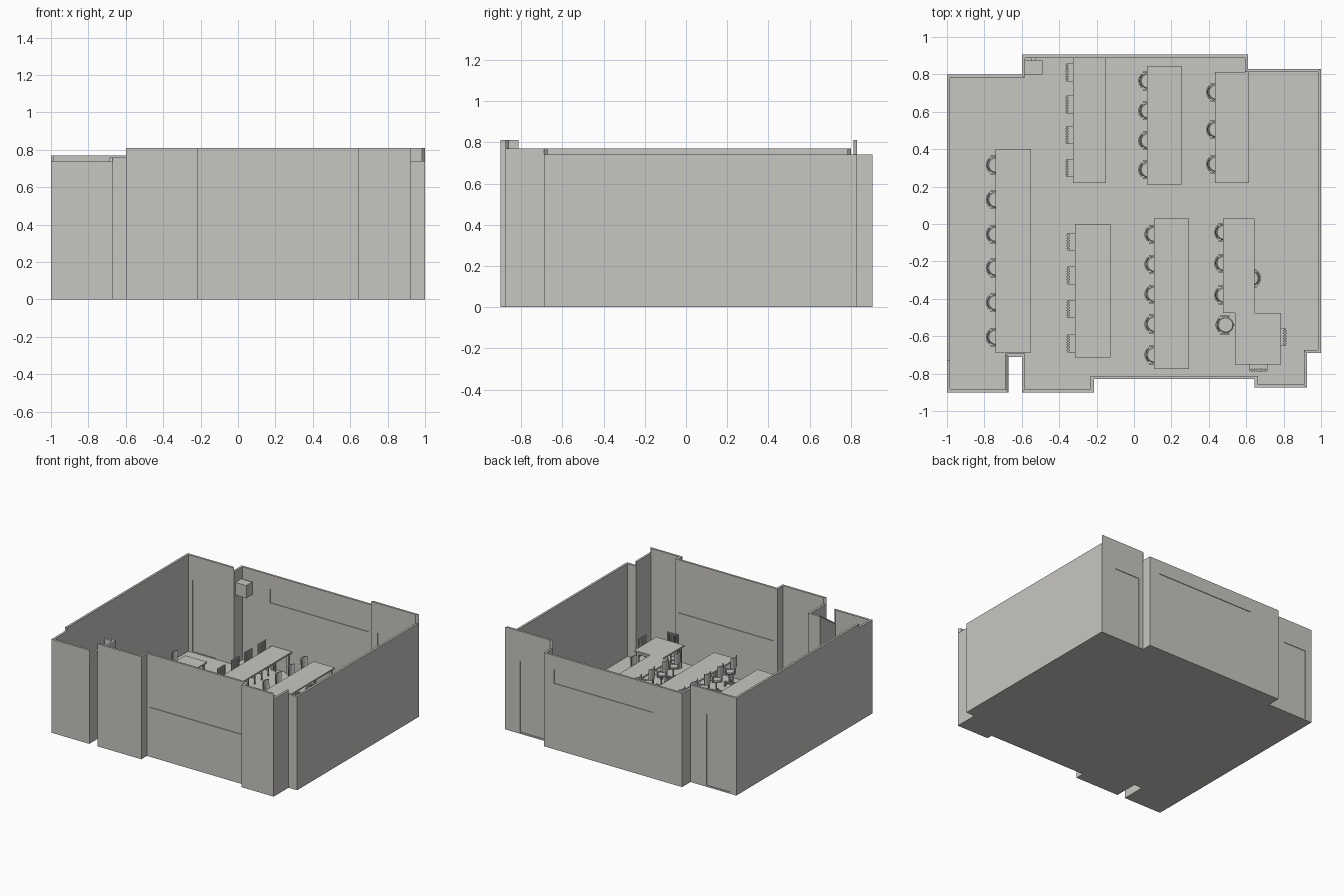
import bpy, bmesh, math
from mathutils import Vector, Matrix

if "Cube" in bpy.data.objects:
    bpy.data.objects.remove(bpy.data.objects["Cube"])

grey = bpy.data.materials.new("warm_grey")
grey.diffuse_color = (0.58, 0.565, 0.535, 1)
grey.use_nodes = True
grey.node_tree.nodes["Principled BSDF"].inputs["Base Color"].default_value = grey.diffuse_color


def finish(name, bm):
    bmesh.ops.recalc_face_normals(bm, faces=bm.faces)
    me = bpy.data.meshes.new(name)
    bm.to_mesh(me)
    bm.free()
    me.materials.append(grey)
    return place(name, me)


def place(name, me, x=0, y=0, turn=0):
    ob = bpy.data.objects.new(name, me)
    ob.location = (x, y, 0)
    ob.rotation_euler.z = math.radians(turn)
    bpy.context.collection.objects.link(ob)
    return ob


def box(bm, x0, x1, y0, y1, z0, z1, turn=0):
    m = (Matrix.Rotation(turn, 4, 'Z')
         @ Matrix.Translation(((x0 + x1) / 2, (y0 + y1) / 2, (z0 + z1) / 2))
         @ Matrix.Diagonal((x1 - x0, y1 - y0, z1 - z0, 1)))
    bmesh.ops.create_cube(bm, size=1, matrix=m)


def disc(bm, r, z0, z1, x=0, y=0, sides=16, top=None):
    bmesh.ops.create_cone(bm, cap_ends=True, segments=sides, radius1=r, radius2=top or r,
                          depth=z1 - z0, matrix=Matrix.Translation((x, y, (z0 + z1) / 2)))


def prism(bm, base, tops):
    lo = [bm.verts.new((p[0], p[1], 0)) for p in base]
    hi = [bm.verts.new((p[0], p[1], t)) for p, t in zip(base, tops)]
    n = len(base)
    bm.faces.new(lo[::-1])
    bm.faces.new(hi)
    for i in range(n):
        j = (i + 1) % n
        bm.faces.new((lo[i], lo[j], hi[j], hi[i]))


# Room outline, counter-clockwise: corner x, y, wall height at its start and end
T = 0.017
outline = [
    (-1, -.9, .74, .74), (-.67, -.9, .63, .76), (-.67, -.71, .76, .76), (-.6, -.71, .76, .76),
    (-.6, -.9, .81, .81), (-.215, -.9, .81, .81), (-.215, -.83, .81, .81), (.645, -.83, .81, .81),
    (.645, -.875, .81, .81), (.925, -.875, .77, .77), (.925, -.69, .74, .74), (1, -.69, .74, .74),
    (1, .83, .81, .81), (.61, .83, .74, .74), (.61, .905, .74, .74), (-.6, .905, .74, .74),
    (-.6, .80, .77, .77), (-1, .80, .77, .77), (-1, -.73, .74, .74)]
outer = [Vector(p[:2]) for p in outline]
N = len(outer)
normals = []
for i in range(N):
    d = (outer[(i + 1) % N] - outer[i]).normalized()
    normals.append(Vector((-d.y, d.x)))
inner = [outer[i] + T * (normals[i - 1] + normals[i]) / (1 + normals[i - 1].dot(normals[i]))
         for i in range(N)]

# Floor
bm = bmesh.new()
prism(bm, inner, [.006] * N)
finish("floor", bm)

# Walls, one per outline edge
walls = []
for i in range(N):
    j = (i + 1) % N
    h0, h1 = outline[i][2:]
    bm = bmesh.new()
    prism(bm, [outer[i], outer[j], inner[j], inner[i]], [h0, h1, h1, h0])
    walls.append(finish("wall", bm))

# Windows and doors: openings cut through, thin panel left in the middle
openings = [("front_window", 6, -.19, .637, .39, .67), ("back_window", 14, -.34, .52, .52, .63),
            ("left_door", 16, -.945, -.74, .012, .575), ("right_door", 12, .65, .87, .012, .575)]
for name, i, x0, x1, z0, z1 in openings:
    y0, y1 = sorted((outer[i].y, inner[i].y))
    bm = bmesh.new()
    box(bm, x0, x1, y0 - .05, y1 + .05, z0, z1)
    cutter = finish("cutter", bm)
    mod = walls[i].modifiers.new("opening", 'BOOLEAN')
    mod.operation = 'DIFFERENCE'
    mod.solver = 'EXACT'
    mod.object = cutter
    bpy.context.view_layer.objects.active = walls[i]
    bpy.ops.object.modifier_apply(modifier="opening")
    bpy.data.objects.remove(cutter)
    bm = bmesh.new()
    box(bm, x0, x1, y0 + .005, y1 - .005, z0, z1)
    finish(name, bm)

# Wall-mounted box in the back left corner
bm = bmesh.new()
box(bm, -.585, -.488, .80, .875, .55, .65)
box(bm, -.55, -.525, .875, .89, .58, .62)
finish("wall_box", bm)

# Tables: top plate, four legs and a low rail at each end
tables = [(-.74, -.55, -.69, .40), (-.325, -.15, .22, .888), (.07, .255, .21, .845),
          (.432, .615, .22, .813), (-.315, -.125, -.715, 0), (.108, .295, -.775, .03),
          (.475, .645, -.475, .03), (.54, .785, -.75, -.475)]
for x0, x1, y0, y1 in tables:
    bm = bmesh.new()
    box(bm, x0, x1, y0, y1, .172, .184)
    for x in (x0 + .012, x1 - .027):
        for y in (y0 + .012, y1 - .027):
            box(bm, x, x + .015, y, y + .015, .006, .172)
    for y in (y0 + .015, y1 - .024):
        box(bm, x0 + .027, x1 - .027, y, y + .009, .15, .172)
    finish("table", bm)

# Swivel chair facing +x: star base, column, round seat, curved back, arms
bm = bmesh.new()
for k in range(5):
    a = k * math.tau / 5
    box(bm, 0, .042, -.004, .004, .018, .026, a)
    disc(bm, .007, .006, .02, .04 * math.cos(a), .04 * math.sin(a), 8)
disc(bm, .006, .02, .105, sides=10)
disc(bm, .038, .102, .112, top=.043)
disc(bm, .043, .112, .118, top=.038)
steps = 8
rings = []
for k in range(steps + 1):
    a = math.pi + math.radians(-48 + 96 * k / steps)
    rings.append([bm.verts.new((r * math.cos(a), r * math.sin(a), z))
                  for r, z in ((.044, .145), (.051, .145), (.054, .235), (.047, .235))])
for p, q in zip(rings, rings[1:]):
    for k in range(4):
        m = (k + 1) % 4
        bm.faces.new((p[k], p[m], q[m], q[k]))
bm.faces.new(rings[0])
bm.faces.new(rings[-1])
box(bm, -.051, -.045, -.008, .008, .105, .16)
box(bm, -.048, 0, -.008, .008, .1, .106)
for s in (-1, 1):
    box(bm, -.03, .02, s * .046 - .004, s * .046 + .004, .15, .157)
    box(bm, -.004, .004, s * .045 - .003, s * .045 + .003, .106, .15)
    box(bm, -.004, .004, s * .035 - .012, s * .035 + .012, .1, .107)
first = finish("swivel_chair", bm)
swivel = first.data
bpy.data.objects.remove(first)

# Slatted chair facing +x: four legs, seat, rails and vertical slats
bm = bmesh.new()
for s in (-1, 1):
    box(bm, -.05, -.043, s * .044 - .004, s * .044 + .004, .006, .235)
    box(bm, .036, .043, s * .044 - .004, s * .044 + .004, .006, .11)
    box(bm, -.043, .036, s * .044 - .003, s * .044 + .003, .05, .057)
box(bm, -.046, .045, -.048, .048, .11, .119)
for z in (.14, .222):
    box(bm, -.05, -.043, -.04, .04, z, z + .013)
for k in range(6):
    y = -.035 + .014 * k
    box(bm, -.055, -.037, y - .003, y + .003, .14, .232)
first = finish("slatted_chair", bm)
slatted = first.data
bpy.data.objects.remove(first)

# Chairs in rows: x of the chair centre and y along the row
swivel_rows = [(-.738, (.315, .13, -.055, -.235, -.42, -.605)), (.077, (.765, .605, .445, .29)),
               (.44, (.705, .505, .32)), (.11, (-.055, -.215, -.375, -.535, -.70)),
               (.483, (-.045, -.21, -.38)), (.49, (-.54,))]
for x, ys in swivel_rows:
    for y in ys:
        place("swivel_chair", swivel, x, y)
place("swivel_chair", swivel, .625, -.29, 180)
for x, ys in [(-.312, (.81, .64, .475, .30)), (-.305, (-.095, -.275, -.455, -.64))]:
    for y in ys:
        place("slatted_chair", slatted, x, y)
place("slatted_chair", slatted, .76, -.605, 180)
place("slatted_chair", slatted, .665, -.735, 90)
